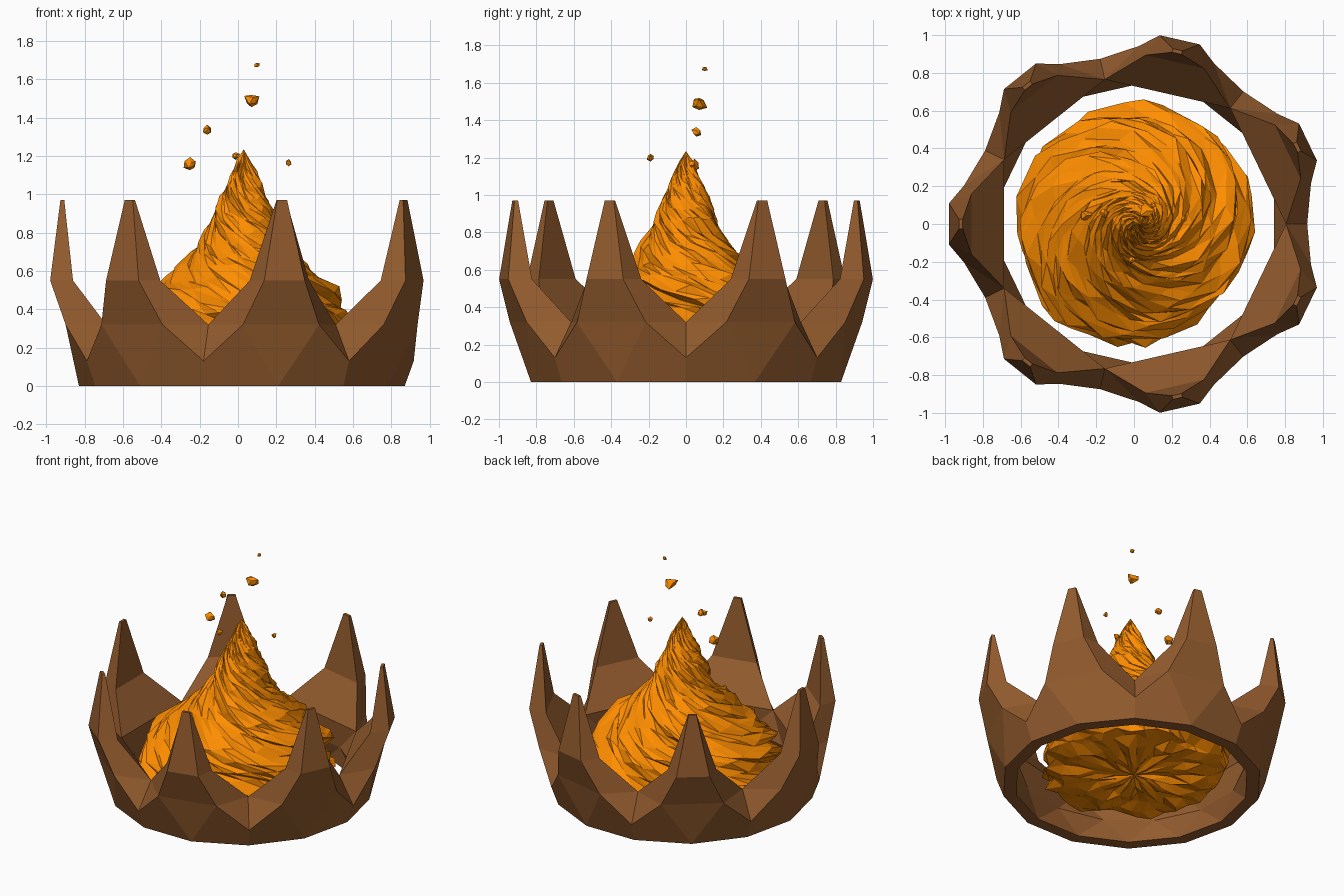
import bpy, bmesh, math, random
from mathutils import Vector

if "Cube" in bpy.data.objects:
    bpy.data.objects.remove(bpy.data.objects["Cube"])

random.seed(4)
CX = 0.02  # ring axis


def material(name, rgb):
    m = bpy.data.materials.new(name)
    m.diffuse_color = (*rgb, 1)
    m.use_nodes = True
    m.node_tree.nodes["Principled BSDF"].inputs["Base Color"].default_value = m.diffuse_color
    return m


def finish(bm, name, mat):
    bmesh.ops.recalc_face_normals(bm, faces=bm.faces)
    me = bpy.data.meshes.new(name)
    bm.to_mesh(me)
    bm.free()
    me.materials.append(mat)
    ob = bpy.data.objects.new(name, me)
    bpy.context.collection.objects.link(ob)
    return ob


wood = material("brown", (0.29, 0.105, 0.027))
fire = material("orange", (1.0, 0.27, 0.0))

# Spiked bowl ring: one seventh is described, then repeated
N = 7
STEP = 360 / N
HALF = STEP / 2
bm = bmesh.new()


def vert(deg, r, z):
    a = math.radians(deg)
    return bm.verts.new((CX + r * math.cos(a), r * math.sin(a), z))


# valley column between spikes: outer foot, outer notch, inner notch, inner foot
valley = []
for k in range(N):
    d = 180 + k * STEP - HALF
    valley.append([vert(d, 0.85, 0), vert(d, 0.897, 0.13),
                   vert(d, 0.785, 0.32), vert(d, 0.765, 0)])
mids = []
for k in range(N):
    d = 180 + k * STEP
    mids.append([vert(d + s * HALF / 2, 0.74, 0.14) for s in (-1, 1)])

for k in range(N):
    d = 180 + k * STEP
    foot, foot_in = vert(d, 0.85, 0), vert(d, 0.765, 0)
    rows = []
    for off, r, z in ((12.5, 0.942, 0.32), (6.2, 1.006, 0.55), (1.6, 0.947, 0.97),
                      (1.6, 0.927, 0.97), (10.2, 0.895, 0.55)):
        rows.append([vert(d - off, r, z), vert(d + off, r, z)])
    A, B, T, Ti, Bi = rows
    sides = [valley[k], valley[(k + 1) % N]]
    M = mids[k]
    # front, tip and back of the spike
    bm.faces.new((foot, A[1], A[0]))
    for p, q in ((A, B), (B, T), (T, Ti), (Ti, Bi)):
        bm.faces.new((p[0], p[1], q[1], q[0]))
    bm.faces.new((Bi[0], Bi[1], sides[1][2], sides[0][2]))
    bm.faces.new((sides[0][2], sides[1][2], M[1], M[0]))
    bm.faces.new((M[0], M[1], foot_in))
    # both flanks
    for i in (0, 1):
        f0, notch, notch_in, f_in = sides[i]
        bm.faces.new((foot, f0, notch, A[i]))
        bm.faces.new((notch, notch_in, A[i]))
        bm.faces.new((A[i], notch_in, Bi[i], B[i]))
        bm.faces.new((B[i], Bi[i], Ti[i], T[i]))
        bm.faces.new((foot_in, f_in, M[i]))
        bm.faces.new((foot, foot_in, f_in, f0))
    # inner wall under the valley
    prev = mids[k - 1][1]
    bm.faces.new((sides[0][2], prev, M[0]))
    bm.faces.new((sides[0][3], prev, M[0]))
finish(bm, "spiked_bowl", wood)

# Swirling flame: lathe profile with twisted, jagged ridges
profile = [(0.07, 0.12), (0.07, 0.25), (0.07, 0.37), (0.075, 0.48), (0.09, 0.56), (0.13, 0.59),
           (0.18, 0.60), (0.24, 0.60), (0.31, 0.59), (0.38, 0.56), (0.44, 0.52),
           (0.50, 0.465), (0.56, 0.40), (0.62, 0.335), (0.68, 0.275), (0.74, 0.225),
           (0.80, 0.19), (0.86, 0.17), (0.92, 0.147), (0.98, 0.12), (1.04, 0.097),
           (1.10, 0.07), (1.16, 0.04)]
SEG = 40
ridge = [random.uniform(-0.06, 0.06) for _ in range(SEG)]
bm = bmesh.new()
rings = []
for n, (z, r) in enumerate(profile):
    twist = -4.5 * z - 1.5 * z * z
    lean = 0.03 * z
    under = n < 4
    ring = []
    for i in range(SEG):
        a = 2 * math.pi * i / SEG + twist
        rr = r * (1 + (0 if under else ridge[i] + 0.03 * math.sin(10 * math.pi * i / SEG))
                  + random.uniform(-0.05, 0.05))
        zz = z + random.uniform(-0.022, 0.022)
        ring.append(bm.verts.new((lean + rr * math.cos(a), rr * math.sin(a), zz)))
    rings.append(ring)
tip = bm.verts.new((0.03, 0, 1.235))
base = bm.verts.new((0, 0, 0.07))
for lo, hi in zip(rings, rings[1:]):
    for i in range(SEG):
        j = (i + 1) % SEG
        bm.faces.new((lo[i], lo[j], hi[j], hi[i]))
for i in range(SEG):
    j = (i + 1) % SEG
    bm.faces.new((rings[-1][i], rings[-1][j], tip))
    bm.faces.new((rings[0][j], rings[0][i], base))
bmesh.ops.triangulate(bm, faces=bm.faces[:])
finish(bm, "flame", fire)

# Floating embers
embers = [(0.07, 0.07, 1.49, 0.045), (0.10, 0.10, 1.675, 0.016), (-0.16, 0.055, 1.335, 0.026),
          (-0.25, 0.045, 1.155, 0.034), (-0.01, -0.19, 1.20, 0.023), (0.265, 0.03, 1.165, 0.018)]
for n, (x, y, z, s) in enumerate(embers):
    bm = bmesh.new()
    bmesh.ops.create_icosphere(bm, subdivisions=1, radius=s)
    for v in bm.verts:
        v.co *= random.uniform(0.6, 1.2)
        v.co += Vector((x, y, z))
    finish(bm, f"ember_{n + 1}", fire)
